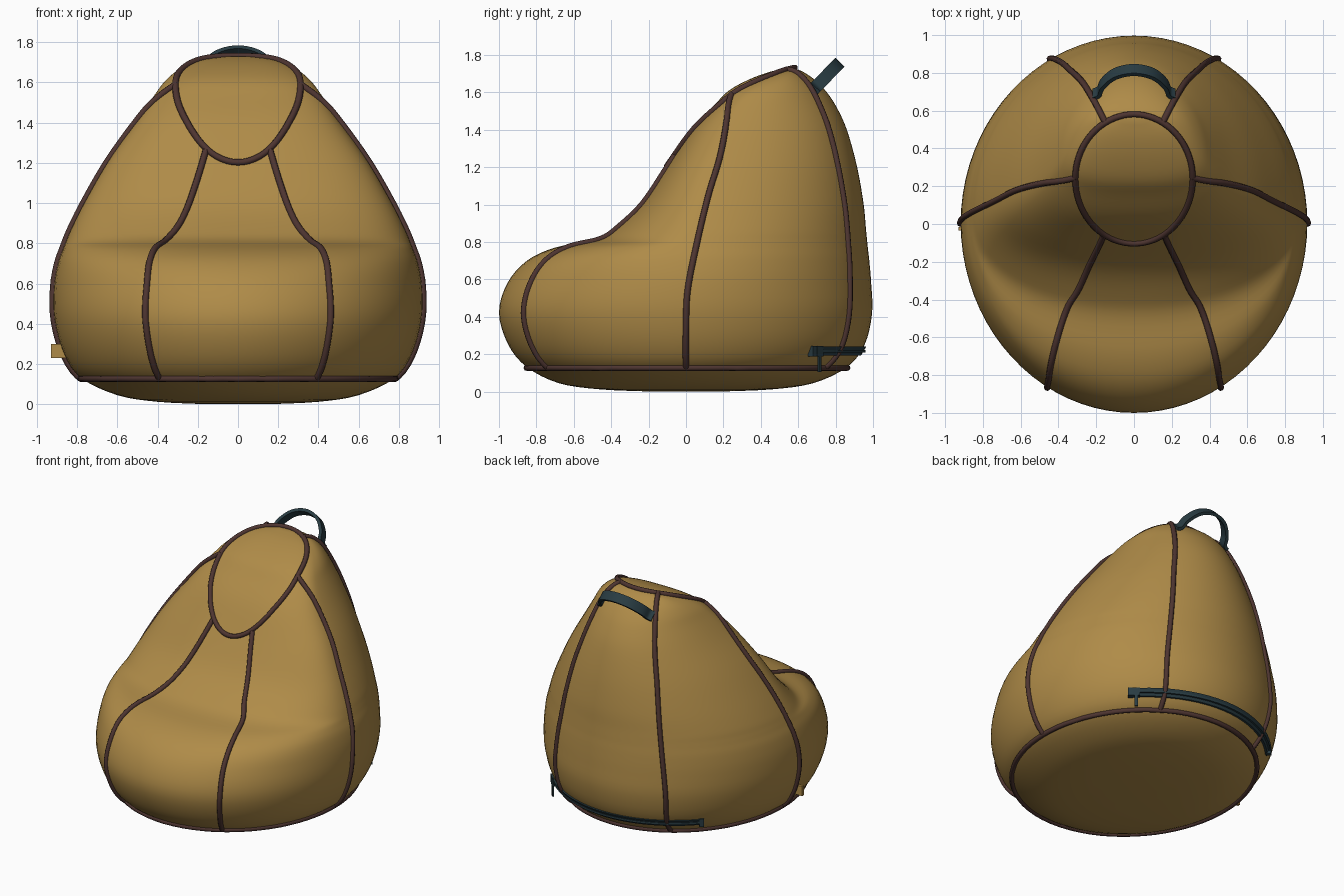
import bpy, bmesh, math
from mathutils import Vector
from mathutils.bvhtree import BVHTree

if "Cube" in bpy.data.objects:
    bpy.data.objects.remove(bpy.data.objects["Cube"])


def material(name, rgb):
    m = bpy.data.materials.new(name)
    m.diffuse_color = (*rgb, 1)
    m.use_nodes = True
    m.node_tree.nodes["Principled BSDF"].inputs["Base Color"].default_value = m.diffuse_color
    return m


TAN = material("tan fabric", (0.43, 0.26, 0.065))
BROWN = material("brown piping", (0.075, 0.035, 0.03))
TEAL = material("dark teal webbing", (0.022, 0.045, 0.055))


def finish(name, bm, mat, angle=60):
    bmesh.ops.recalc_face_normals(bm, faces=bm.faces)
    me = bpy.data.meshes.new(name)
    bm.to_mesh(me)
    bm.free()
    me.materials.append(mat)
    ob = bpy.data.objects.new(name, me)
    bpy.context.collection.objects.link(ob)
    bpy.ops.object.select_all(action='DESELECT')
    ob.select_set(True)
    bpy.context.view_layer.objects.active = ob
    bpy.ops.object.shade_smooth_by_angle(angle=math.radians(angle))
    return ob


def smooth_path(pts, steps):
    """Catmull-Rom through tuples of any length."""
    out = []
    for i in range(len(pts) - 1):
        a, b, c, d = (pts[max(0, min(len(pts) - 1, i + k))] for k in (-1, 0, 1, 2))
        for s in range(steps):
            t = s / steps
            out.append(tuple(0.5 * (2 * q + (r - p) * t + (2 * p - 5 * q + 4 * r - w) * t * t
                                    + (3 * q - p - 3 * r + w) * t ** 3)
                             for p, q, r, w in zip(a, b, c, d)))
    return out + [tuple(pts[-1])]


def loft(bm, rings, closed=True, caps=True):
    rows = [[bm.verts.new(p) for p in r] for r in rings]
    n = len(rows[0])
    pairs = list(zip(rows, rows[1:])) + ([] if caps else [(rows[-1], rows[0])])
    for a, b in pairs:
        for i in range(n if closed else n - 1):
            j = (i + 1) % n
            bm.faces.new((a[i], a[j], b[j], b[i]))
    if caps:
        bm.faces.new(rows[0])
        bm.faces.new(rows[-1])


# Bean bag body: horizontal sections (z, half width, front y, back y, y of widest point)
SECTIONS = [
    (0.0, 0.15, -0.18, 0.18, 0), (0.012, 0.40, -0.46, 0.46, 0), (0.045, 0.60, -0.68, 0.68, 0),
    (0.13, 0.78, -0.85, 0.86, 0), (0.25, 0.865, -0.95, 0.955, 0), (0.42, 0.912, -1.0, 0.995, 0),
    (0.58, 0.915, -0.955, 0.99, 0.01), (0.70, 0.895, -0.85, 0.98, 0.03),
    (0.77, 0.87, -0.70, 0.972, 0.05), (0.81, 0.855, -0.50, 0.968, 0.06),
    (0.87, 0.83, -0.39, 0.962, 0.08), (1.0, 0.765, -0.24, 0.95, 0.11),
    (1.2, 0.65, -0.10, 0.915, 0.17), (1.4, 0.51, 0.03, 0.86, 0.26),
    (1.53, 0.42, 0.15, 0.80, 0.33), (1.61, 0.36, 0.23, 0.745, 0.40),
    (1.67, 0.285, 0.34, 0.685, 0.48), (1.71, 0.19, 0.45, 0.625, 0.54),
    (1.728, 0.06, 0.54, 0.58, 0.56)]


def section_ring(z, hw, yf, yb, yc, n=80):
    ring = []
    for i in range(n):
        a = 2 * math.pi * i / n
        c, s = math.cos(a), math.sin(a)
        k = 2 / (2 + (0.8 * min(1, max(0, (z - 0.6) / 0.9)) if s < 0 else 0))
        x = hw * math.copysign(abs(c) ** k, c)
        y = abs(s) ** k * ((yb - yc) if s > 0 else (yf - yc))
        ring.append((x, yc + y, max(0, z)))
    return ring


bm = bmesh.new()
loft(bm, [section_ring(*r) for r in smooth_path(SECTIONS, 4)])
body = finish("bean_bag_body", bm, TAN)
bvh = BVHTree.FromPolygons([v.co for v in body.data.vertices],
                           [p.vertices for p in body.data.polygons])


def snap(p):
    loc, nor, _, _ = bvh.find_nearest(Vector(p))
    return loc


def cast(origin, direction):
    return bvh.ray_cast(Vector(origin), Vector(direction).normalized())[0]


def tube(name, pts, cyclic=False, r=0.0165):
    """Piping cord: round sections swept along surface points."""
    pts = [Vector(p) for p in pts]
    n, rings = len(pts), []
    for i, p in enumerate(pts):
        t = (pts[(i + 1) % n] - pts[i - 1]) if cyclic else (pts[min(i + 1, n - 1)] - pts[max(i - 1, 0)])
        t.normalize()
        out = bvh.find_nearest(p)[1]
        u = (out - t * out.dot(t)).normalized()
        w = t.cross(u)
        rings.append([p + u * 0.004 + r * (u * math.cos(k * math.pi / 4) + w * math.sin(k * math.pi / 4))
                      for k in range(8)])
    bm = bmesh.new()
    loft(bm, rings, caps=not cyclic)
    finish(name, bm, BROWN)


# Piping around the head panel and the base
circle = [2 * math.pi * i / 72 for i in range(72)]
tube("head_panel_piping", [cast((0.31 * math.cos(a), 0.24 + 0.34 * math.sin(a), 3), (0, 0, -1))
                           for a in circle], True)
tube("base_piping", [cast((3 * math.cos(a), 3 * math.sin(a), 0.13), (-math.cos(a), -math.sin(a), 0))
                     for a in circle], True)

# Seam piping, mirrored left and right
SEAMS = {
    "front": [(.16, -.06, 1.26), (.21, -.17, 1.1), (.29, -.34, .9), (.355, -.45, .82), (.41, -.62, .76),
              (.445, -.80, .62), (.455, -.86, .42), (.43, -.82, .25), (.39, -.74, .13)],
    "side": [(.31, .24, 1.60), (.46, .22, 1.45), (.62, .18, 1.25), (.74, .12, 1.05),
             (.86, .06, .8), (.92, .01, .55), (.90, 0, .35), (.78, 0, .13)],
    "back": [(.15, .54, 1.71), (.21, .65, 1.64), (.28, .76, 1.45), (.34, .82, 1.2), (.39, .86, .9),
             (.44, .87, .5), (.44, .86, .35), (.42, .82, .22), (.40, .75, .13)]}
for side, sx in (("right", 1), ("left", -1)):
    for name, pts in SEAMS.items():
        tube(f"{name}_seam_{side}", [snap((x * sx, y, z)) for x, y, z in smooth_path(pts, 7)])


def box(bm, center, size, rot_z=0.0):
    c, s = math.cos(rot_z), math.sin(rot_z)
    made = bmesh.ops.create_cube(bm, size=1)["verts"]
    for v in made:
        x, y, z = (v.co[i] * size[i] for i in range(3))
        v.co = Vector(center) + Vector((x * c - y * s, x * s + y * c, z))


# Carry handle: flat strap arched in a tilted plane, with flared stitched ends
up, across = Vector((0, 0.70, 0.714)), Vector((0, 0.714, -0.70))
base = Vector((0, 0.70, 1.635))
arc = smooth_path([(-.215, -.02), (-.185, .0), (-.165, .06), (-.10, .135), (0, .165),
                   (.10, .135), (.165, .06), (.185, .0), (.215, -.02)], 5)
rings = []
for i, (x, h) in enumerate(arc):
    a, b = arc[max(0, i - 1)], arc[min(len(arc) - 1, i + 1)]
    t = Vector((b[0] - a[0], b[1] - a[1])).normalized()
    nrm = Vector((-t.y, 0, 0)) + up * t.x
    c = base + Vector((x, 0, 0)) + up * h
    rings.append([c + nrm * (0.011 * p) + across * (0.034 * q)
                  for p, q in ((-1, -1), (1, -1), (1, 1), (-1, 1))])
bm = bmesh.new()
loft(bm, rings)
finish("carry_handle", bm, TEAL, 35)

# Zip band wrapped around the lower back
rings = []
for i in range(41):
    a = math.radians(48 + 84 * i / 40)
    d = Vector((math.cos(a), math.sin(a), 0))
    p, q = (cast(d * 3 + Vector((0, 0, z)), -d) for z in (0.192, 0.24))
    rings.append([p - d * .01, p + d * .014, q + d * .014, q - d * .01])
bm = bmesh.new()
loft(bm, rings)
# raised zip teeth line along the middle
loft(bm, [[(r[1] + r[2]) / 2 + Vector((0, 0, h)) + (r[1] - r[0]).normalized() * o
           for h, o in ((-.007, -.01), (-.007, .009), (.007, .009), (.007, -.01))] for r in rings])
# slider, hanging pull and end stops
for deg, w in ((48.5, .03), (131.5, .03), (51, .05)):
    a = math.radians(deg)
    d = Vector((math.cos(a), math.sin(a), 0))
    p = cast(d * 3 + Vector((0, 0, .216)), -d)
    box(bm, p + d * .008, (.036, w, .058), a)
    if deg == 51:
        box(bm, p + d * .02 + Vector((0, 0, -.06)), (.01, .024, .10), a)
finish("back_zip", bm, TEAL, 35)

# Small fabric label sewn into the left side seam
bm = bmesh.new()
box(bm, (-.885, -.025, .265), (.09, .02, .07))
finish("side_label", bm, TAN, 35)
